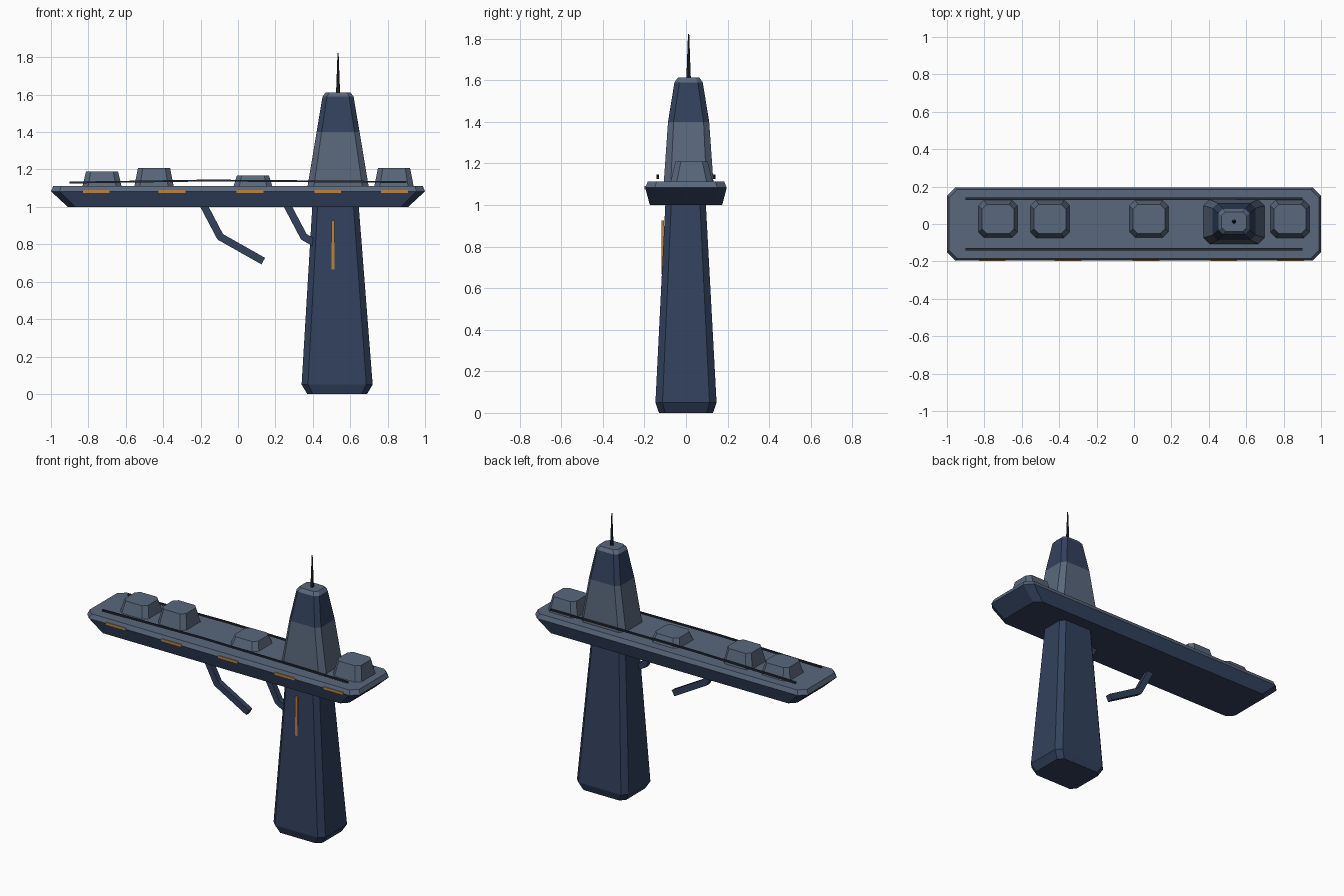
import bpy, bmesh
from mathutils import Vector

cube = bpy.data.objects.get("Cube")
if cube:
    bpy.data.objects.remove(cube)


def material(name, rgb):
    m = bpy.data.materials.new(name)
    m.use_nodes = True
    m.diffuse_color = (*rgb, 1)
    m.node_tree.nodes["Principled BSDF"].inputs["Base Color"].default_value = (*rgb, 1)
    return m


navy = material("navy_hull", (0.032, 0.053, 0.108))
slate = material("slate_plating", (0.1, 0.138, 0.2))
amber = material("amber_light", (0.5, 0.23, 0.05))
dark = material("dark_metal", (0.02, 0.026, 0.038))


def octagon(cx, cy, hx, hy, c, z):
    """Rectangle with cut corners, at one height."""
    quarter = [(hx, hy - c), (hx - c, hy)]
    pts = quarter + [(-x, y) for x, y in quarter[::-1]]
    pts += [(-x, -y) for x, y in pts]
    return [Vector((cx + x, cy + y, z)) for x, y in pts]


def loft(name, rings, mats, rule=None):
    """Skin a stack of rings, cap both ends and colour faces by rule."""
    bm = bmesh.new()
    rows = [[bm.verts.new(p) for p in ring] for ring in rings]
    n = len(rows[0])
    for a, b in zip(rows, rows[1:]):
        for i in range(n):
            j = (i + 1) % n
            bm.faces.new((a[i], a[j], b[j], b[i]))
    bm.faces.new(rows[0][::-1])
    bm.faces.new(rows[-1])
    bmesh.ops.recalc_face_normals(bm, faces=bm.faces)
    if rule:
        for f in bm.faces:
            f.material_index = rule(f.calc_center_median())
    mesh = bpy.data.meshes.new(name)
    bm.to_mesh(mesh)
    bm.free()
    for m in mats:
        mesh.materials.append(m)
    obj = bpy.data.objects.new(name, mesh)
    bpy.context.collection.objects.link(obj)
    return obj


def box(name, x, y, z, hx, hy, hz, mat):
    return loft(name, [octagon(x, y, hx, hy, 0, z + s * hz)[::2] for s in (-1, 1)], [mat])


def bar(name, path, hw, hd, mat):
    """Square bar along a path in the XZ plane, with mitred bends."""
    path = [Vector(p) for p in path]
    rings = []
    for i, p in enumerate(path):
        dirs = [(b - a).normalized() for a, b in zip(path, path[1:])]
        d0, d1 = dirs[max(i - 1, 0)], dirs[min(i, len(dirs) - 1)]
        t = (d0 + d1).normalized()
        side = Vector((-t.z, 0, t.x)) * hw / t.dot(d0)
        depth = Vector((0, hd, 0))
        rings.append([p + side + depth, p - side + depth, p - side - depth, p + side - depth])
    return loft(name, rings, [mat])


# Tapering support column
loft("lower_tower", [
    octagon(0.53, 0, 0.16, 0.13, 0.03, 0),
    octagon(0.53, 0, 0.19, 0.147, 0.034, 0.05),
    octagon(0.521, -0.002, 0.121, 0.095, 0.028, 1.05)], [navy])

# Long platform: dark hull below, light plating on top
loft("platform", [
    octagon(0, 0, 0.91, 0.174, 0.04, 1.0),
    octagon(0, 0, 1.0, 0.196, 0.045, 1.083),
    octagon(0, 0, 0.988, 0.184, 0.043, 1.112)],
    [navy, slate], lambda c: int(c.z > 1.085))

# Upper tower: light base, dark head, light cap
loft("upper_tower", [
    octagon(0.535, 0.0125, 0.165, 0.12, 0.034, 1.1),
    octagon(0.535, 0.0125, 0.115, 0.099, 0.027, 1.4),
    octagon(0.535, 0.0125, 0.083, 0.068, 0.024, 1.59),
    octagon(0.535, 0.0125, 0.066, 0.052, 0.02, 1.612)],
    [slate, navy], lambda c: int(1.4 < c.z < 1.595))

# Antenna
bpy.ops.mesh.primitive_cone_add(vertices=8, radius1=0.011, radius2=0.003, depth=0.22,
                                location=(0.535, 0.0125, 1.712))
bpy.context.object.name = "antenna"
bpy.context.object.data.materials.append(dark)

# Roof pods
for i, (x, top) in enumerate([(-0.727, 1.188), (-0.449, 1.208), (0.08, 1.167), (0.834, 1.208)]):
    loft(f"roof_pod_{i + 1}", [
        octagon(x, 0.027, 0.107, 0.104, 0.03, 1.1),
        octagon(x, 0.027, 0.086, 0.078, 0.026, top)], [slate])

# Rails above the platform
for side, y in (("front", -0.135), ("back", 0.135)):
    bar(f"{side}_rail", [(-0.9, y, 1.13), (-0.16, y, 1.141), (0.9, y, 1.133)], 0.005, 0.006, dark)

# Light strips along the front rim and on the column
for i, x in enumerate([-0.758, -0.352, 0.064, 0.48, 0.837]):
    box(f"rim_light_{i + 1}", x, -0.195, 1.083, 0.072, 0.004, 0.008, amber)
box("column_light", 0.508, -0.112, 0.796, 0.009, 0.005, 0.13, amber)

# Bent struts hanging under the platform
for i, x in enumerate([0, 0.447]):
    bar(f"hanging_strut_{i + 1}", [(x - 0.195, -0.075, 1.03), (x - 0.095, -0.075, 0.84),
                                   (x + 0.135, -0.075, 0.71)], 0.02, 0.018, navy)
